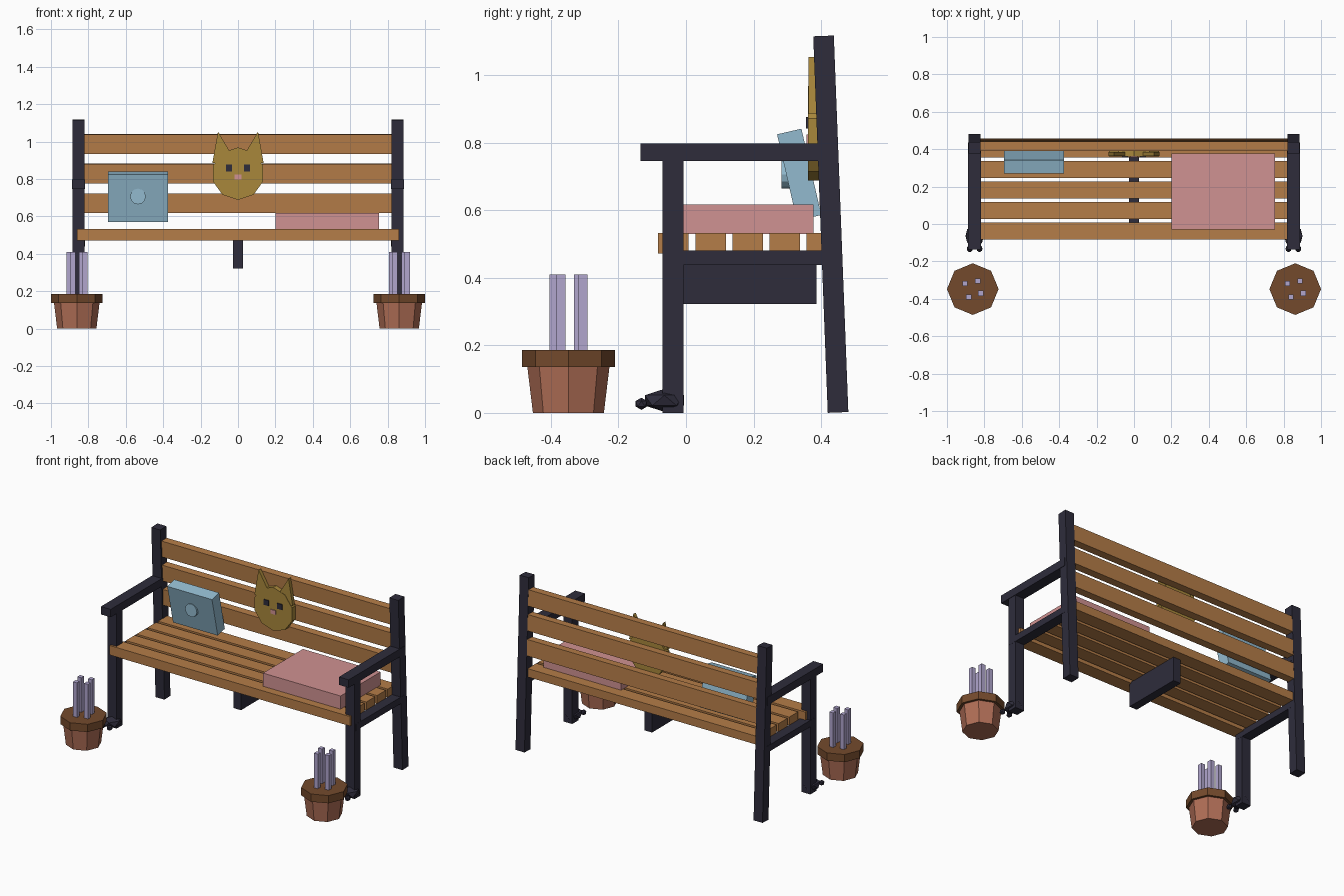
import bpy, bmesh, math
from mathutils import Matrix, Vector

if "Cube" in bpy.data.objects:
    bpy.data.objects.remove(bpy.data.objects["Cube"])


def material(name, hex_code):
    m = bpy.data.materials.new(name)
    c = [int(hex_code[i:i + 2], 16) / 255 for i in (0, 2, 4)]
    m.diffuse_color = [v / 12.92 if v < 0.04045 else ((v + 0.055) / 1.055) ** 2.4 for v in c] + [1]
    m.use_nodes = True
    m.node_tree.nodes["Principled BSDF"].inputs["Base Color"].default_value = m.diffuse_color
    return m


WOOD = material("warm wood", "B57D48")
IRON = material("dark iron", "2E2C3B")
BLUE = material("dusty blue", "92BACF")
PINK = material("dusty pink", "D09292")
GOLD = material("old gold", "A8873B")
CLAY = material("terracotta", "B06E56")
BROWN = material("brown rim", "744A2C")
LILAC = material("lavender", "B1A6CE")


def finish(name, bm, mat):
    bmesh.ops.recalc_face_normals(bm, faces=bm.faces)
    me = bpy.data.meshes.new(name)
    bm.to_mesh(me)
    bm.free()
    me.materials.append(mat)
    ob = bpy.data.objects.new(name, me)
    bpy.context.collection.objects.link(ob)
    return ob


def box(name, x, y, z, mat, tilt=0.0):
    """Box from (min, max) ranges, optionally tilted about x through its centre."""
    bm = bmesh.new()
    size = [r[1] - r[0] for r in (x, y, z)]
    mid = [(r[0] + r[1]) / 2 for r in (x, y, z)]
    m = Matrix.Translation(mid) @ Matrix.Rotation(tilt, 4, 'X') @ Matrix.Diagonal(size + [1])
    bmesh.ops.create_cube(bm, size=1, matrix=m)
    return finish(name, bm, mat)


def frustum(name, loc, r1, r2, depth, sides, mat, rot=Matrix()):
    bm = bmesh.new()
    bmesh.ops.create_cone(bm, cap_ends=True, segments=sides, radius1=r1, radius2=r2,
                          depth=depth, matrix=Matrix.Translation(loc) @ rot)
    return finish(name, bm, mat)


def plate(name, pts, y0, y1, mat):
    """Flat outline in the xz plane, thickened along y."""
    bm = bmesh.new()
    f = bm.faces.new([bm.verts.new((x, y0, z)) for x, z in pts])
    ext = bmesh.ops.extrude_face_region(bm, geom=[f])
    verts = [g for g in ext["geom"] if isinstance(g, bmesh.types.BMVert)]
    bmesh.ops.translate(bm, verts=verts, vec=(0, y1 - y0, 0))
    return finish(name, bm, mat)


def ball(name, loc, radii, mat):
    bm = bmesh.new()
    m = Matrix.Translation(loc) @ Matrix.Diagonal(list(radii) + [1])
    bmesh.ops.create_icosphere(bm, subdivisions=1, radius=1, matrix=m)
    return finish(name, bm, mat)


LEAN = math.atan2(0.043, 1.115)

# Iron side frames
for s, side in ((-1, "left"), (1, "right")):
    def span(w, c=0.852):
        return (s * c - w / 2, s * c + w / 2)
    box(side + "_front_leg", span(0.064), (-0.07, -0.008), (0, 0.75), IRON)
    box(side + "_back_post", span(0.064), (0.398, 0.459), (0.001, 1.116), IRON, LEAN)
    box(side + "_armrest", span(0.07), (-0.135, 0.436), (0.746, 0.797), IRON)
    box(side + "_seat_rail", span(0.066), (-0.06, 0.436), (0.438, 0.48), IRON)
    # Paw foot with two toes
    ball(side + "_paw", (s * 0.852, -0.064, 0.037), (0.055, 0.068, 0.034), IRON)
    for t in (-1, 1):
        ball(side + "_toe", (s * 0.852 + t * 0.026, -0.132, 0.027), (0.018, 0.02, 0.018), IRON)

# Centre support under the seat
box("centre_support", (-0.027, 0.027), (-0.008, 0.386), (0.322, 0.48), IRON)

# Seat slats
box("front_seat_slat", (-0.86, 0.86), (-0.083, 0.007), (0.471, 0.532), WOOD)
for i in range(4):
    y = 0.028 + i * 0.1095
    box("seat_slat", (-0.822, 0.822), (y, y + 0.09), (0.478, 0.532), WOOD)

# Backrest slats
for z in (0.67, 0.829, 0.987):
    y = 0.455 - z * 0.0386
    box("back_slat", (-0.822, 0.822), (y - 0.025, y + 0.025), (z - 0.052, z + 0.052), WOOD, LEAN)

# Blue cushion leaning forward, with a button
box("blue_cushion", (-0.695, -0.375), (0.298, 0.372), (0.574, 0.836), BLUE, math.radians(13))
frustum("cushion_button", (-0.535, 0.298, 0.706), 0.042, 0.042, 0.03, 12, BLUE,
        Matrix.Rotation(math.pi / 2, 4, 'X'))

# Pink seat cushion
box("pink_cushion", (0.2, 0.755), (-0.03, 0.378), (0.53, 0.617), PINK)

# Cat face ornament on the backrest
head = [(0.14 * math.sin(i * math.pi / 5), 0.828 + 0.14 * math.cos(i * math.pi / 5)) for i in range(10)]
plate("cat_head", head, 0.361, 0.396, GOLD)
for s in (-1, 1):
    plate("cat_ear", [(s * 0.137, 0.885), (s * 0.107, 1.053), (s * 0.04, 0.94), (s * 0.07, 0.885)],
          0.363, 0.386, GOLD)
    box("cat_eye", (s * 0.048 - 0.017, s * 0.048 + 0.017), (0.355, 0.362), (0.841, 0.876), IRON)
box("cat_nose", (-0.018, 0.018), (0.356, 0.362), (0.797, 0.824), PINK)

# Flower pots with lavender stems
for s, side in ((-1, "left"), (1, "right")):
    c = Vector((s * 0.862, -0.348, 0))
    frustum(side + "_pot", c + Vector((0, 0, 0.07)), 0.105, 0.122, 0.14, 8, CLAY)
    frustum(side + "_pot_rim", c + Vector((0, 0, 0.161)), 0.138, 0.138, 0.05, 8, BROWN)
    for dx, dy in ((-0.042, 0.03), (0.026, 0.043), (0.043, -0.022), (-0.022, -0.042)):
        x, y = c.x + dx, c.y + dy
        box(side + "_stem", (x - 0.014, x + 0.014), (y - 0.014, y + 0.014), (0.18, 0.41), LILAC)
